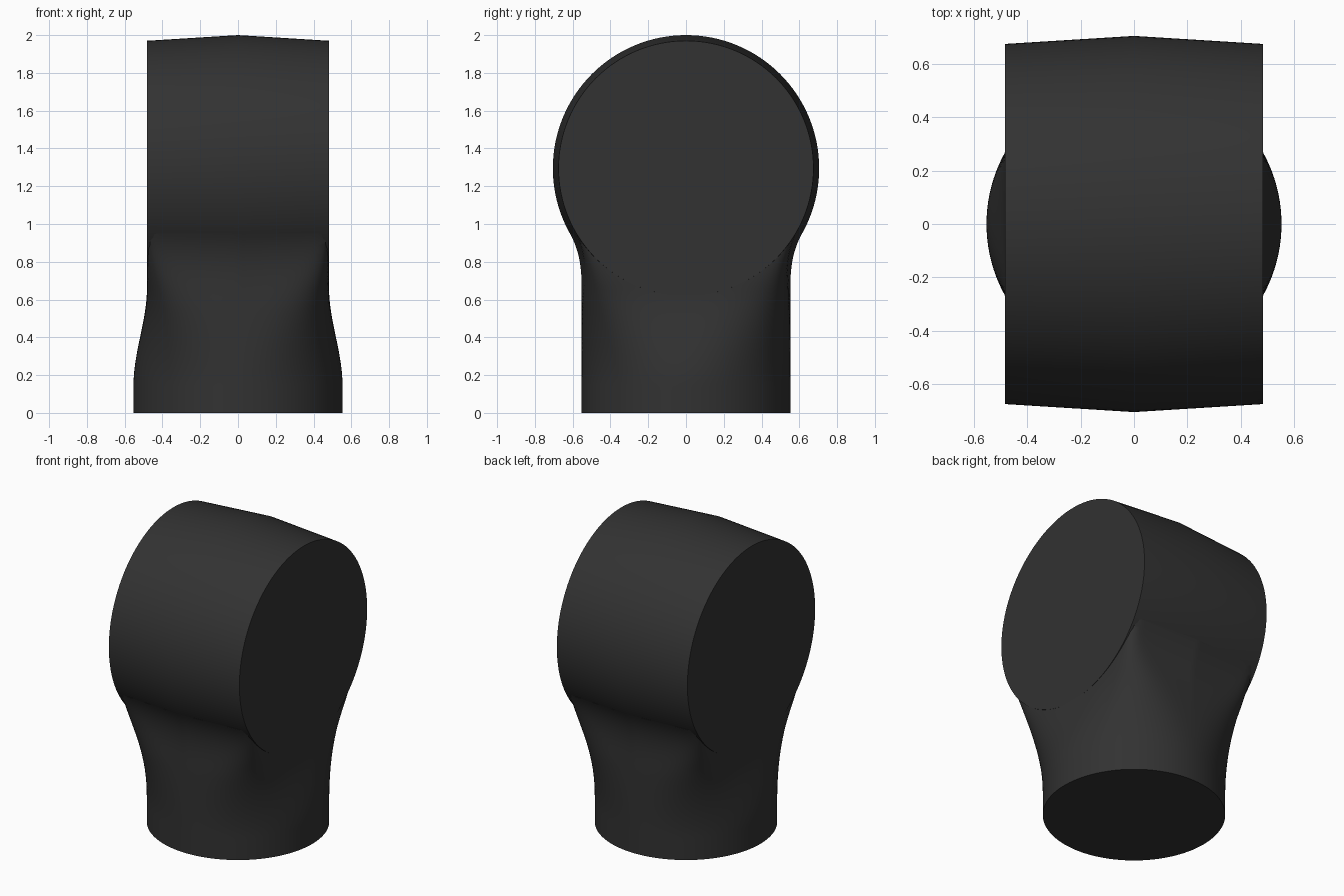
import bpy, bmesh, math

cube = bpy.data.objects.get("Cube")
if cube:
    bpy.data.objects.remove(cube, do_unlink=True)

DRUM_Z, R_MID, R_END, HALF_W = 1.295, 0.705, 0.675, 0.483
NECK_R, NECK_TOP = 0.553, 0.95

black = bpy.data.materials.new("dark_rubber")
black.use_nodes = True
colour = (0.032, 0.032, 0.032, 1)
black.diffuse_color = colour
black.node_tree.nodes["Principled BSDF"].inputs["Base Color"].default_value = colour


def loft(name, rings):
    """Skin equal-length closed rings and cap both ends."""
    bm = bmesh.new()
    loops = [[bm.verts.new(p) for p in ring] for ring in rings]
    for a, b in zip(loops, loops[1:]):
        for i in range(len(a)):
            j = (i + 1) % len(a)
            bm.faces.new((a[i], a[j], b[j], b[i]))
    bm.faces.new(loops[0])
    bm.faces.new(loops[-1])
    bmesh.ops.recalc_face_normals(bm, faces=bm.faces)
    mesh = bpy.data.meshes.new(name)
    bm.to_mesh(mesh)
    bm.free()
    mesh.materials.append(black)
    obj = bpy.data.objects.new(name, mesh)
    bpy.context.collection.objects.link(obj)
    bpy.ops.object.select_all(action='DESELECT')
    obj.select_set(True)
    bpy.context.view_layer.objects.active = obj
    bpy.ops.object.shade_smooth_by_angle(angle=math.radians(35))
    return obj


def smoothstep(lo, hi, v):
    t = min(1, max(0, (v - lo) / (hi - lo)))
    return t * t * (3 - 2 * t)


def angles(n):
    return [2 * math.pi * i / n for i in range(n)]


# Drum lying along x, slightly crowned in the middle
def drum_ring(x, r):
    return [(x, r * math.cos(a), DRUM_Z + r * math.sin(a)) for a in angles(128)]


loft("drum_head", [drum_ring(-HALF_W, R_END), drum_ring(0, R_MID), drum_ring(HALF_W, R_END)])


# Neck: round foot changing into the drum's rectangular section
def neck_ring(z):
    half_x = NECK_R + (HALF_W - 0.001 - NECK_R) * smoothstep(0.15, 0.66, z)
    # Depth leaves the foot vertically and meets the drum tangentially
    t = max(0, (z - 0.55) / (NECK_TOP - 0.55))
    drop = DRUM_Z - NECK_TOP
    end_y = math.sqrt(R_MID ** 2 - drop ** 2)
    slope = drop / end_y * (NECK_TOP - 0.55)
    half_y = NECK_R + (end_y - NECK_R) * t * t * (3 - 2 * t) + slope * (t ** 3 - t ** 2)
    square = smoothstep(0.15, NECK_TOP, z)
    power = 2 / (1 - 0.94 * square)
    ring = []
    for a in angles(160):
        c, s = math.cos(a), math.sin(a)
        r = (abs(c / half_x) ** power + abs(s / half_y) ** power) ** (-1 / power)
        x = r * c
        y = r * s * (1 - 0.055 * square * abs(x) / HALF_W)
        ring.append((x, y, z))
    return ring


STEPS = 48
loft("neck", [neck_ring(NECK_TOP * i / STEPS) for i in range(STEPS + 1)])
